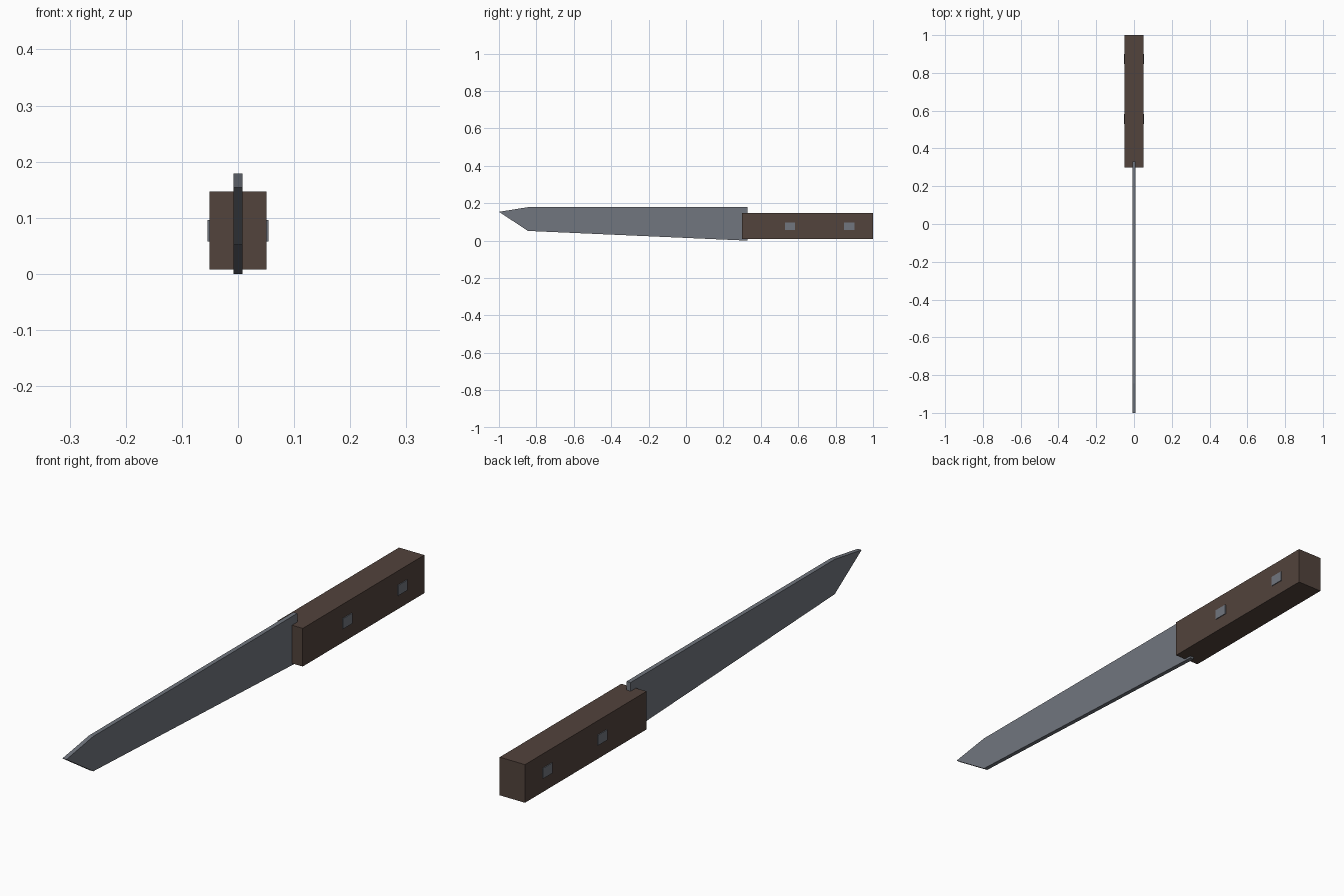
import bpy, bmesh

if "Cube" in bpy.data.objects:
    bpy.data.objects.remove(bpy.data.objects["Cube"])


def material(name, rgb):
    m = bpy.data.materials.new(name)
    m.diffuse_color = (*rgb, 1.0)
    m.use_nodes = True
    m.node_tree.nodes["Principled BSDF"].inputs["Base Color"].default_value = m.diffuse_color
    return m


steel = material("steel grey", (0.165, 0.18, 0.21))
wood = material("dark brown wood", (0.085, 0.056, 0.045))


def slab(name, profile, half_width, mat):
    """Extrude a (y, z) outline symmetrically along x."""
    bm = bmesh.new()
    face = bm.faces.new([bm.verts.new((-half_width, y, z)) for y, z in profile])
    ext = bmesh.ops.extrude_face_region(bm, geom=[face])
    verts = [v for v in ext["geom"] if isinstance(v, bmesh.types.BMVert)]
    bmesh.ops.translate(bm, verts=verts, vec=(2 * half_width, 0, 0))
    bmesh.ops.recalc_face_normals(bm, faces=bm.faces)
    mesh = bpy.data.meshes.new(name)
    bm.to_mesh(mesh)
    bm.free()
    mesh.materials.append(mat)
    obj = bpy.data.objects.new(name, mesh)
    bpy.context.collection.objects.link(obj)
    return obj


def rect(y0, y1, z0, z1):
    return [(y0, z0), (y1, z0), (y1, z1), (y0, z1)]


# Blade: straight spine, tapering edge, angled point
slab("blade", [(-1.0, 0.154), (-0.845, 0.052), (0.33, 0.0),
               (0.33, 0.179), (-0.845, 0.179)], 0.008, steel)

# Handle block
slab("handle", rect(0.3, 1.0, 0.008, 0.147), 0.051, wood)

# Square pins passing through the handle
for i, y in enumerate((0.556, 0.873)):
    slab(f"handle_pin_{i + 1}", rect(y - 0.027, y + 0.027, 0.058, 0.096), 0.054, steel)
